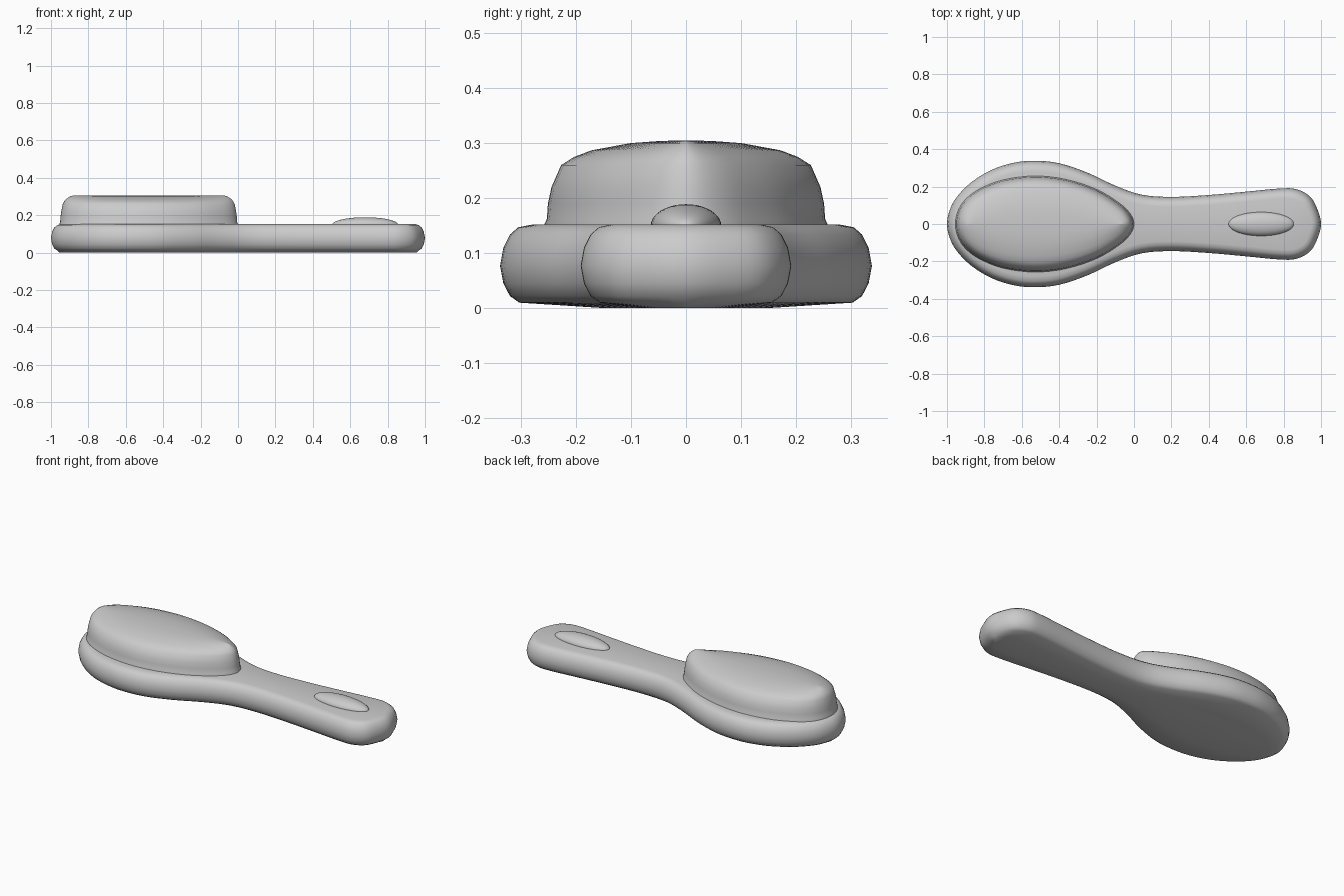
import bpy, bmesh
from mathutils import Vector

if "Cube" in bpy.data.objects:
    bpy.data.objects.remove(bpy.data.objects["Cube"])


def smooth_outline(half, steps=4):
    """Mirror half an outline across y = 0 and round it with a closed spline."""
    pts = [Vector(p) for p in half]
    pts += [Vector((p.x, -p.y)) for p in reversed(pts[1:-1])]
    n, out = len(pts), []
    for i in range(n):
        a, b, c, d = (pts[(i + k) % n] for k in (-1, 0, 1, 2))
        for s in range(steps):
            t = s / steps
            out.append(0.5 * (2 * b + (c - a) * t + (2 * a - 5 * b + 4 * c - d) * t * t
                              + (3 * b - a - 3 * c + d) * t ** 3))
    return out


def shade(obj):
    bpy.context.view_layer.objects.active = obj
    for o in bpy.context.selected_objects:
        o.select_set(False)
    obj.select_set(True)
    bpy.ops.object.shade_smooth_by_angle(angle=0.8)


def loft(name, half, layers):
    """Stack copies of an outline; each layer is (inset, y scale, z)."""
    line = smooth_outline(half)
    n = len(line)
    bm = bmesh.new()
    rings = []
    for inset, sy, z in layers:
        ring = []
        for i, p in enumerate(line):
            t = (line[(i + 1) % n] - line[i - 1]).normalized()
            q = p + Vector((t.y, -t.x)) * inset
            ring.append(bm.verts.new((q.x, q.y * sy, z)))
        rings.append(ring)
    for lo, hi in zip(rings, rings[1:]):
        for i in range(n):
            j = (i + 1) % n
            bm.faces.new((lo[i], lo[j], hi[j], hi[i]))
    bm.faces.new(rings[0])
    bm.faces.new(rings[-1])
    bmesh.ops.recalc_face_normals(bm, faces=bm.faces)
    mesh = bpy.data.meshes.new(name)
    bm.to_mesh(mesh)
    bm.free()
    obj = bpy.data.objects.new(name, mesh)
    bpy.context.collection.objects.link(obj)
    shade(obj)
    return obj


# Wooden body: oval head flowing into a flared handle
loft("brush_body",
     [(-1, 0), (-0.985, 0.075), (-0.947, 0.145), (-0.87, 0.223), (-0.76, 0.29),
      (-0.64, 0.328), (-0.53, 0.338), (-0.4, 0.325), (-0.25, 0.275), (-0.1, 0.205),
      (0.04, 0.157), (0.2, 0.145), (0.4, 0.155), (0.6, 0.173), (0.77, 0.189),
      (0.865, 0.187), (0.94, 0.148), (0.98, 0.08), (1, 0)],
     [(0.045, 0.5, 0.0), (0.035, 1, 0.01), (0.018, 1, 0.022), (0.006, 1, 0.045),
      (0, 1, 0.077), (0.006, 1, 0.11), (0.018, 1, 0.134), (0.033, 1, 0.147),
      (0.05, 0.97, 0.152)])

# Raised crowned pad on the head
loft("brush_pad",
     [(-0.955, 0), (-0.943, 0.065), (-0.905, 0.127), (-0.83, 0.185), (-0.7, 0.236),
      (-0.53, 0.257), (-0.36, 0.238), (-0.2, 0.185), (-0.08, 0.113), (-0.02, 0.055), (0, 0)],
     [(0, 1, 0.14), (0, 1, 0.153), (0.004, 1, 0.162), (0.006, 1, 0.19), (0.01, 0.99, 0.22),
      (0.018, 0.95, 0.26), (0.026, 0.88, 0.275), (0.037, 0.78, 0.287),
      (0.055, 0.5, 0.3), (0.07, 0.25, 0.304), (0.08, 0.02, 0.305)])

# Oval inlay near the end of the handle
bpy.ops.mesh.primitive_uv_sphere_add(segments=40, ring_count=20, location=(0.68, 0, 0.15))
inlay = bpy.context.object
inlay.name = "handle_inlay"
inlay.scale = (0.175, 0.064, 0.039)
shade(inlay)
